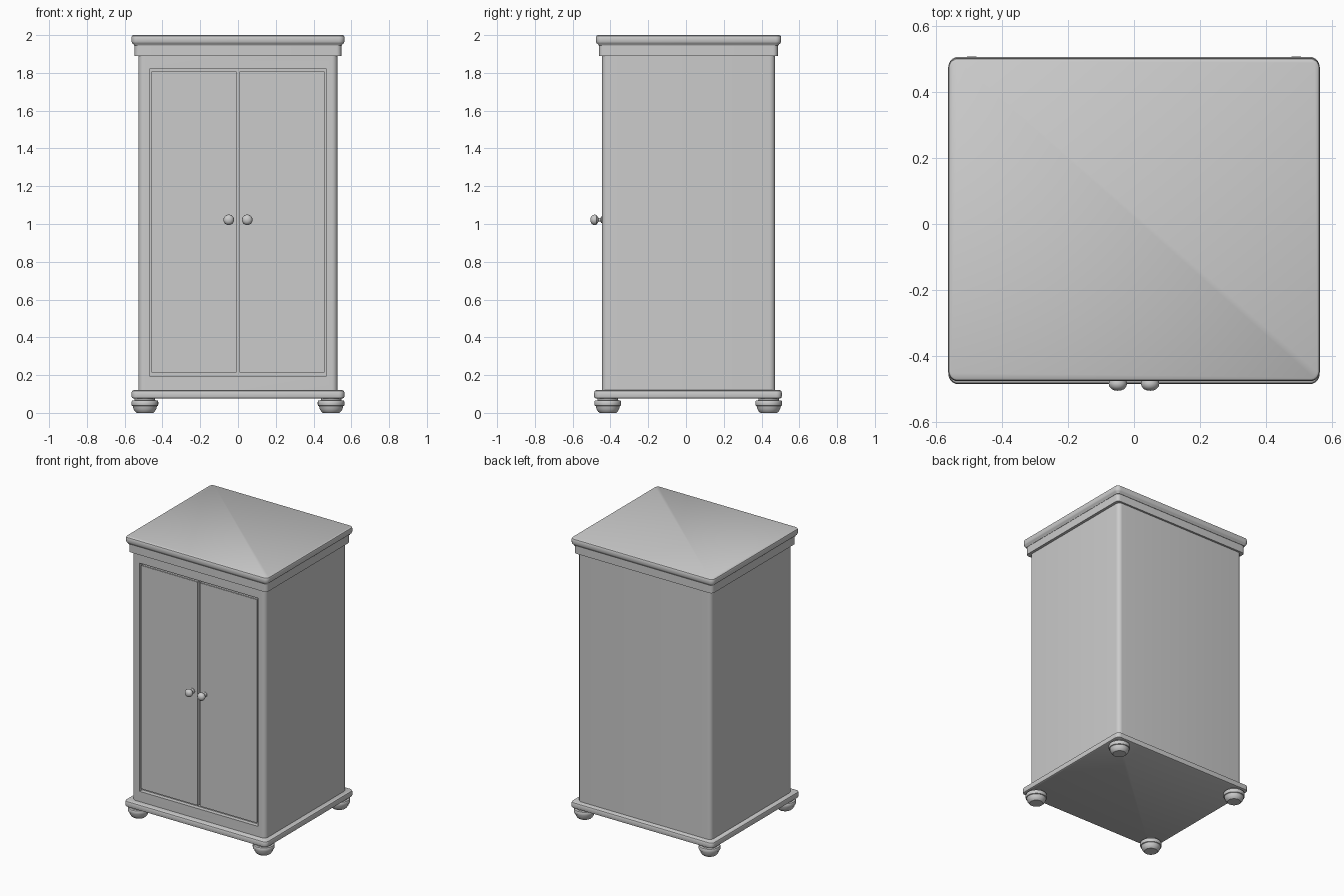
import bpy, bmesh
from math import sin, cos, pi, radians
from mathutils import Matrix, Vector

if "Cube" in bpy.data.objects:
    bpy.data.objects.remove(bpy.data.objects["Cube"])


def finish(bm, name):
    bmesh.ops.recalc_face_normals(bm, faces=bm.faces)
    mesh = bpy.data.meshes.new(name)
    bm.to_mesh(mesh)
    bm.free()
    ob = bpy.data.objects.new(name, mesh)
    bpy.context.collection.objects.link(ob)
    bpy.ops.object.select_all(action='DESELECT')
    ob.select_set(True)
    bpy.context.view_layer.objects.active = ob
    bpy.ops.object.shade_smooth_by_angle(angle=radians(35))
    return ob


def rounded_slab(x, y0, y1, r, profile, seg=6):
    """Rounded rectangle lofted through (inset, z) levels."""
    bm = bmesh.new()
    rings = []
    for inset, z in profile:
        rr = r - inset
        ring = []
        corners = [(x - r, y1 - r), (-x + r, y1 - r), (-x + r, y0 + r), (x - r, y0 + r)]
        for q, (cx, cy) in enumerate(corners):
            for i in range(seg + 1):
                a = (q + i / seg) * pi / 2
                ring.append(bm.verts.new((cx + rr * cos(a), cy + rr * sin(a), z)))
        rings.append(ring)
    n = len(rings[0])
    for lo, hi in zip(rings, rings[1:]):
        for i in range(n):
            j = (i + 1) % n
            bm.faces.new((lo[i], lo[j], hi[j], hi[i]))
    bm.faces.new(rings[0][::-1])
    bm.faces.new(rings[-1])
    bmesh.ops.recalc_face_normals(bm, faces=bm.faces)
    return bm


def lathe(name, profile, matrix, steps=32):
    """Revolve an (r, z) profile around z, then place it."""
    bm = bmesh.new()
    vs = [bm.verts.new((r, 0, z)) for r, z in profile]
    es = [bm.edges.new(p) for p in zip(vs, vs[1:])]
    bmesh.ops.spin(bm, geom=vs + es, axis=(0, 0, 1), cent=(0, 0, 0),
                   angle=2 * pi, steps=steps, use_duplicate=False)
    bmesh.ops.remove_doubles(bm, verts=bm.verts, dist=1e-5)
    bmesh.ops.transform(bm, matrix=matrix, verts=bm.verts)
    return finish(bm, name)


# Carcass with a recessed front opening
FRONT = -0.444
bm = rounded_slab(0.527, FRONT, 0.472, 0.03, [(0, 0.11), (0, 1.90)])
front = min(bm.faces, key=lambda f: f.calc_center_median().y)
bmesh.ops.inset_individual(bm, faces=[front], thickness=0.03)
for v in front.verts:
    v.co.x = 0.467 if v.co.x > 0 else -0.467
    v.co.z = 1.822 if v.co.z > 1 else 0.193
ext = bmesh.ops.extrude_face_region(bm, geom=[front])
bmesh.ops.translate(bm, vec=(0, 0.03, 0),
                    verts=[g for g in ext['geom'] if isinstance(g, bmesh.types.BMVert)])
if front.is_valid:
    bm.faces.remove(front)
finish(bm, "cabinet_body")

# Plinth
finish(rounded_slab(0.563, -0.486, 0.507, 0.03,
                    [(0.008, 0.077), (0.002, 0.080), (0, 0.086), (0, 0.108),
                     (0.003, 0.116), (0.010, 0.120)]), "plinth")

# Cornice: frieze and moulded top
finish(rounded_slab(0.547, -0.460, 0.486, 0.025, [(0, 1.889), (0, 1.95)]), "frieze")
finish(rounded_slab(0.564, -0.477, 0.504, 0.03,
                    [(0.015, 1.944), (0.012, 1.951), (0.004, 1.957), (0, 1.966),
                     (0, 1.988), (0.003, 1.996), (0.009, 2.0)]), "cornice_top")

# Doors, set in the opening with a narrow gap, and their knobs
knob = [(0, 0), (0.018, 0), (0.018, 0.005), (0.010, 0.010), (0.009, 0.020),
        (0.016, 0.024), (0.025, 0.030), (0.028, 0.040), (0.026, 0.050),
        (0.019, 0.058), (0.010, 0.062), (0, 0.063)]
for s, side in ((-1, "left"), (1, "right")):
    bm = bmesh.new()
    bmesh.ops.create_cube(bm, size=1)
    bmesh.ops.scale(bm, vec=(0.450, 0.028, 1.598), verts=bm.verts)
    bmesh.ops.translate(bm, vec=(s * 0.232, FRONT + 0.016, 1.011), verts=bm.verts)
    bmesh.ops.bevel(bm, geom=bm.edges[:], offset=0.003, segments=2, affect='EDGES')
    finish(bm, side + "_door")
    lathe(side + "_knob", knob, Matrix.Translation((s * 0.049, FRONT + 0.001, 1.022))
          @ Matrix.Rotation(pi / 2, 4, 'X'))

# Turned bun feet
foot = [(0, 0), (0.044, 0), (0.052, 0.007), (0.060, 0.020), (0.064, 0.036),
        (0.069, 0.038), (0.071, 0.044), (0.071, 0.058), (0.068, 0.065),
        (0.055, 0.067), (0.053, 0.080), (0, 0.080)]
for s, side in ((-1, "left"), (1, "right")):
    for y, end in ((-0.414, "front"), (0.438, "back")):
        lathe(f"{end}_{side}_foot", foot, Matrix.Translation((s * 0.493, y, 0)))
